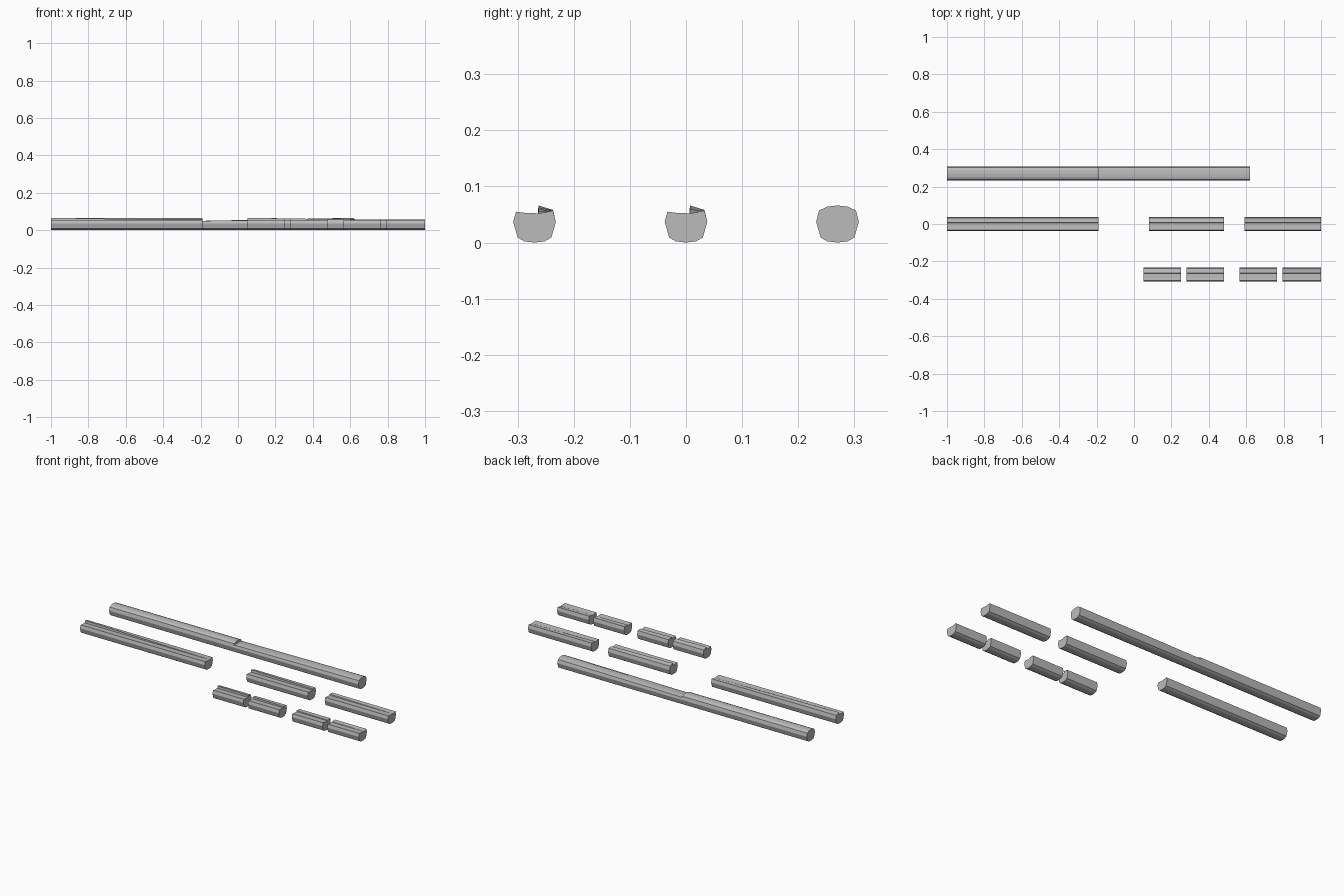
import bpy, bmesh

cube = bpy.data.objects.get("Cube")
if cube:
    bpy.data.objects.remove(cube, do_unlink=True)

grey = bpy.data.materials.new("plain_grey")
grey.use_nodes = True
colour = (0.5, 0.5, 0.5, 1)
grey.diffuse_color = colour
grey.node_tree.nodes["Principled BSDF"].inputs["Base Color"].default_value = colour

# Cross-sections as (y, z): shared underside, then the different tops
under = [(-.038, .037), (-.03, .009), (-.018, .002), (0, 0),
         (.018, .002), (.03, .009), (.038, .037)]
full = under + [(.033, .057), (.018, .064), (0, .066), (-.018, .064), (-.033, .057)]
low = [(y, min(z, .05)) for y, z in full]
notched = under + [(.033, .058), (.02, .062), (.007, .066), (.006, .052),
                   (-.018, .053), (-.033, .055)]
worn = under + [(.033, .057), (.02, .054), (.007, .052), (.006, .052),
                (-.018, .053), (-.033, .055)]


def blend(a, b, t):
    return [(p[0] + (q[0] - p[0]) * t, p[1] + (q[1] - p[1]) * t) for p, q in zip(a, b)]


def loft(name, x0, x1, start, end, row):
    bm = bmesh.new()
    rings = [[bm.verts.new((x, y + row, z)) for y, z in section]
             for x, section in ((x0, start), (x1, end))]
    count = len(start)
    for i in range(count):
        j = (i + 1) % count
        bm.faces.new((rings[0][i], rings[0][j], rings[1][j], rings[1][i]))
    for ring in rings:
        bm.faces.new(ring)
    bmesh.ops.recalc_face_normals(bm, faces=bm.faces)
    mesh = bpy.data.meshes.new(name)
    bm.to_mesh(mesh)
    bm.free()
    mesh.materials.append(grey)
    obj = bpy.data.objects.new(name, mesh)
    bpy.context.collection.objects.link(obj)


# Back row: full bar joined to a recessed bar that rises to full height
loft("long_bar_full", -1, -.19, full, full, .27)
loft("long_bar_recessed", -.19, .62, low, full, .27)

# Middle and front rows: the same tapering ridge, whole, halved and quartered
rows = {
    "whole_bar": (0, [(-1, -.19)]),
    "half_bar": (0, [(.08, .48), (.59, 1)]),
    "quarter_bar": (-.27, [(.05, .25), (.28, .48), (.565, .765), (.795, 1)]),
}
for name, (row, spans) in rows.items():
    n = len(spans)
    for i, (x0, x1) in enumerate(spans):
        loft(f"{name}_{i + 1}", x0, x1, blend(notched, worn, i / n),
             blend(notched, worn, (i + 1) / n), row)
